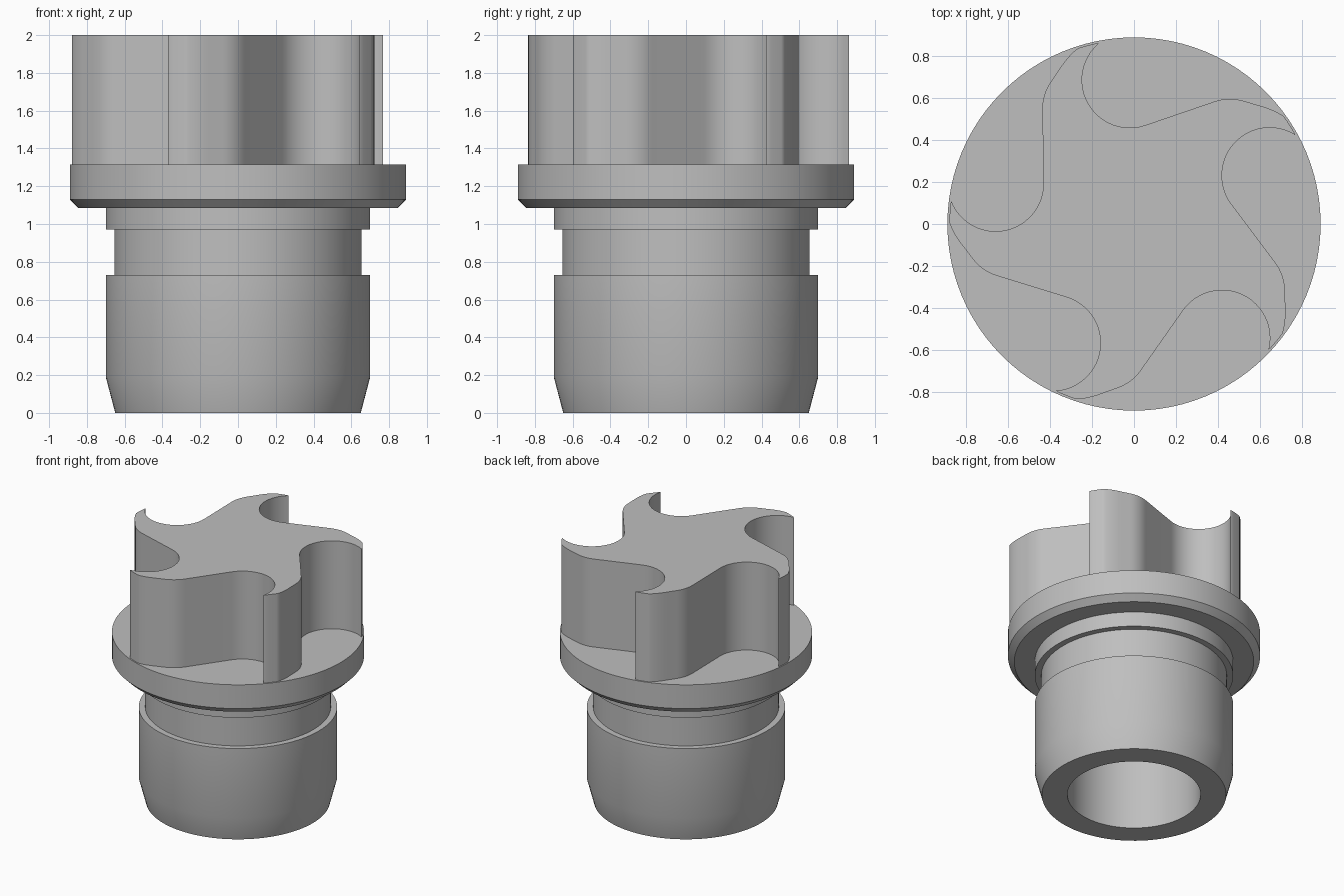
import bpy, bmesh
from math import cos, sin, pi, radians
from mathutils import Vector, Matrix

cube = bpy.data.objects.get("Cube")
if cube:
    bpy.data.objects.remove(cube, do_unlink=True)

grey = bpy.data.materials.new("plain_grey")
grey.use_nodes = True
colour = (0.52, 0.52, 0.52, 1)
grey.diffuse_color = colour
grey.node_tree.nodes["Principled BSDF"].inputs["Base Color"].default_value = colour


def finish(bm, name):
    bmesh.ops.remove_doubles(bm, verts=bm.verts, dist=1e-5)
    bmesh.ops.recalc_face_normals(bm, faces=bm.faces)
    mesh = bpy.data.meshes.new(name)
    bm.to_mesh(mesh)
    bm.free()
    mesh.materials.append(grey)
    obj = bpy.data.objects.new(name, mesh)
    bpy.context.collection.objects.link(obj)
    bpy.ops.object.select_all(action='DESELECT')
    obj.select_set(True)
    bpy.context.view_layer.objects.active = obj
    bpy.ops.object.shade_smooth_by_angle(angle=radians(30))
    return obj


def lathe(name, profile, steps=96):
    bm = bmesh.new()
    verts = [bm.verts.new((r, 0, z)) for r, z in profile]
    edges = [bm.edges.new(pair) for pair in zip(verts, verts[1:])]
    bmesh.ops.spin(bm, geom=verts + edges, cent=(0, 0, 0), axis=(0, 0, 1),
                   angle=2 * pi, steps=steps, use_merge=True)
    return finish(bm, name)


def arc(centre, radius, start, end, steps):
    angles = [radians(start + (end - start) * i / steps) for i in range(steps + 1)]
    return [Vector((centre[0] + radius * cos(a), centre[1] + radius * sin(a))) for a in angles]


def fillet(a, corner, b, steps=8):
    a, corner, b = Vector(a), Vector(corner), Vector(b)
    ts = [i / steps for i in range(steps + 1)]
    return [a * (1 - t) ** 2 + corner * 2 * t * (1 - t) + b * t * t for t in ts]


# Hollow plug with groove, chamfered flange and blind bore
lathe("plug_body", [
    (0, 1.1), (0.47, 1.1), (0.47, 0), (0.65, 0), (0.70, 0.19), (0.70, 0.73),
    (0.655, 0.73), (0.655, 0.97), (0.70, 0.97), (0.70, 1.085), (0.845, 1.085),
    (0.89, 1.13), (0.89, 1.315), (0, 1.315)])

# One scooped pocket and the blade tip after it
sector = arc((-0.02, 0.687), 0.228, 130, 289, 24)
sector += fillet((0.38, 0.583), (0.453, 0.609), (0.53, 0.585))
sector += fillet((0.59, 0.567), (0.665, 0.548), (0.715, 0.513))
sector += arc((0, 0), 0.88, 35, 29.6, 4)

# Five-bladed rotor, extruded from the repeated outline
bm = bmesh.new()
outline = []
for k in range(5):
    turn = Matrix.Rotation(radians(-72 * k), 2)
    outline += [turn @ p for p in sector]
base = bm.faces.new([bm.verts.new((p.x, p.y, 1.305)) for p in outline])
top = bmesh.ops.extrude_face_region(bm, geom=[base], use_keep_orig=True)
top_verts = [g for g in top["geom"] if isinstance(g, bmesh.types.BMVert)]
bmesh.ops.translate(bm, verts=top_verts, vec=(0, 0, 0.695))
finish(bm, "bladed_rotor")
